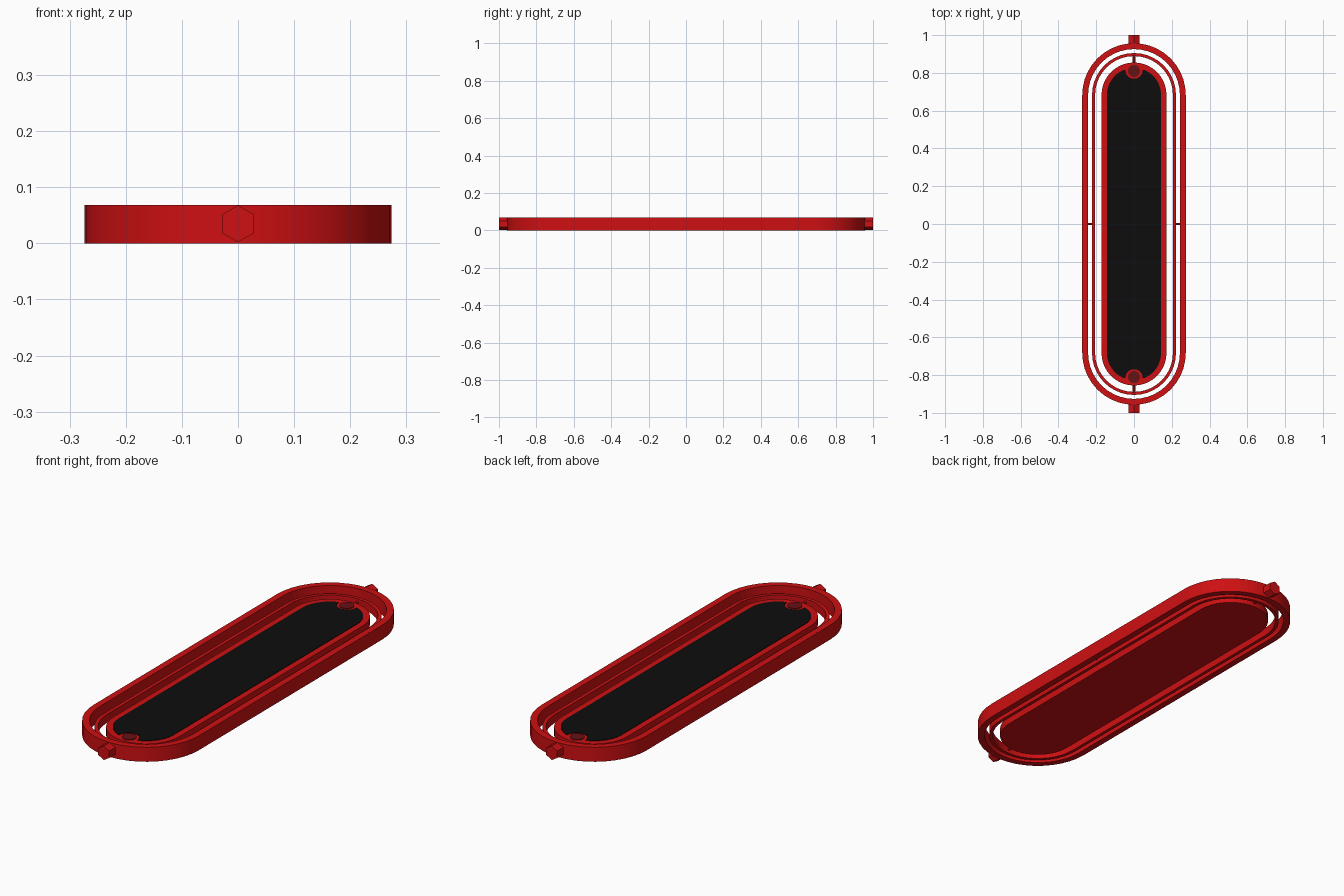
import bpy, bmesh, math

if "Cube" in bpy.data.objects:
    bpy.data.objects.remove(bpy.data.objects["Cube"])

ARC = 20          # segments per rounded end
STRAIGHT = 0.683  # half length of the straight sides


def material(name, rgb):
    m = bpy.data.materials.new(name)
    m.diffuse_color = (*rgb, 1)
    m.use_nodes = True
    m.node_tree.nodes["Principled BSDF"].inputs["Base Color"].default_value = m.diffuse_color
    return m


red = material("red", (0.62, 0.005, 0.006))
black = material("black", (0.004, 0.004, 0.004))
dark_red = material("dark_red", (0.14, 0.006, 0.007))


def finish(name, bm, mat):
    bmesh.ops.recalc_face_normals(bm, faces=bm.faces)
    me = bpy.data.meshes.new(name)
    bm.to_mesh(me)
    bm.free()
    me.materials.append(mat)
    ob = bpy.data.objects.new(name, me)
    bpy.context.collection.objects.link(ob)
    bpy.ops.object.select_all(action='DESELECT')
    ob.select_set(True)
    bpy.context.view_layer.objects.active = ob
    bpy.ops.object.shade_smooth_by_angle(angle=math.radians(30))
    return ob


def stadium(r):
    pts = []
    for s in (1, -1):
        for i in range(ARC + 1):
            a = math.pi * i / ARC
            pts.append((s * r * math.cos(a), s * (STRAIGHT + r * math.sin(a))))
    return pts


def slab(name, pts, z0, z1, mat):
    bm = bmesh.new()
    f = bm.faces.new([bm.verts.new((x, y, z0)) for x, y in pts])
    top = bmesh.ops.extrude_face_region(bm, geom=[f])["geom"]
    for v in top:
        if isinstance(v, bmesh.types.BMVert):
            v.co.z = z1
    return finish(name, bm, mat)


def ring(name, r_out, r_in, z0, z1, mat):
    bm = bmesh.new()
    section = ((r_out, z0), (r_out, z1), (r_in, z1), (r_in, z0))
    loops = [[bm.verts.new((x, y, z)) for x, y in stadium(r)] for r, z in section]
    n = len(loops[0])
    for k in range(4):
        a, b = loops[k], loops[(k + 1) % 4]
        for i in range(n):
            j = (i + 1) % n
            bm.faces.new((a[i], a[j], b[j], b[i]))
    return finish(name, bm, mat)


def rod(name, sides, r, length, loc, rot, mat):
    bm = bmesh.new()
    bmesh.ops.create_cone(bm, cap_ends=True, segments=sides,
                          radius1=r, radius2=r, depth=length)
    ob = finish(name, bm, mat)
    ob.location, ob.rotation_euler = loc, rot
    return ob


# nested frames
ring("outer_frame", 0.274, 0.243, 0, 0.068, red)
ring("middle_ring", 0.222, 0.206, 0, 0.040, red)

# centre plate
slab("centre_plate", stadium(0.172), 0, 0.037, red)

# black inlay, notched around the two end bosses
BOSS_Y, NOTCH = 0.815, 0.046
half = []
for i in range(ARC + 1):
    a = math.pi / 2 * i / ARC
    x, y = 0.143 * math.cos(a), STRAIGHT + 0.143 * math.sin(a)
    if math.hypot(x, y - BOSS_Y) > NOTCH:
        half.append((x, y))
for i in range(9):
    a = -math.pi / 2 * i / 8
    half.append((NOTCH * math.cos(a), BOSS_Y + NOTCH * math.sin(a)))
end = half + [(-x, y) for x, y in reversed(half[:-1])]
slab("black_inlay", end + [(-x, -y) for x, y in end], 0.036, 0.039, black)

for s, side in ((1, "back"), (-1, "front")):
    # end boss spots, hexagonal pegs and pivot pins
    rod(side + "_boss", 16, 0.032, 0.006, (0, s * 0.81, 0.037), (0, 0, 0), dark_red)
    rod(side + "_hex_peg", 6, 0.033, 0.06, (0, s * 0.97, 0.035),
        (math.pi / 2, 0, 0), red)
    rod(side + "_pivot_pin", 8, 0.007, 0.06, (0, s * 0.873, 0.022),
        (math.pi / 2, 0, 0), red)
    rod(("right" if s > 0 else "left") + "_pivot_pin", 8, 0.006, 0.04,
        (s * 0.232, 0, 0.022), (0, math.pi / 2, 0), red)
